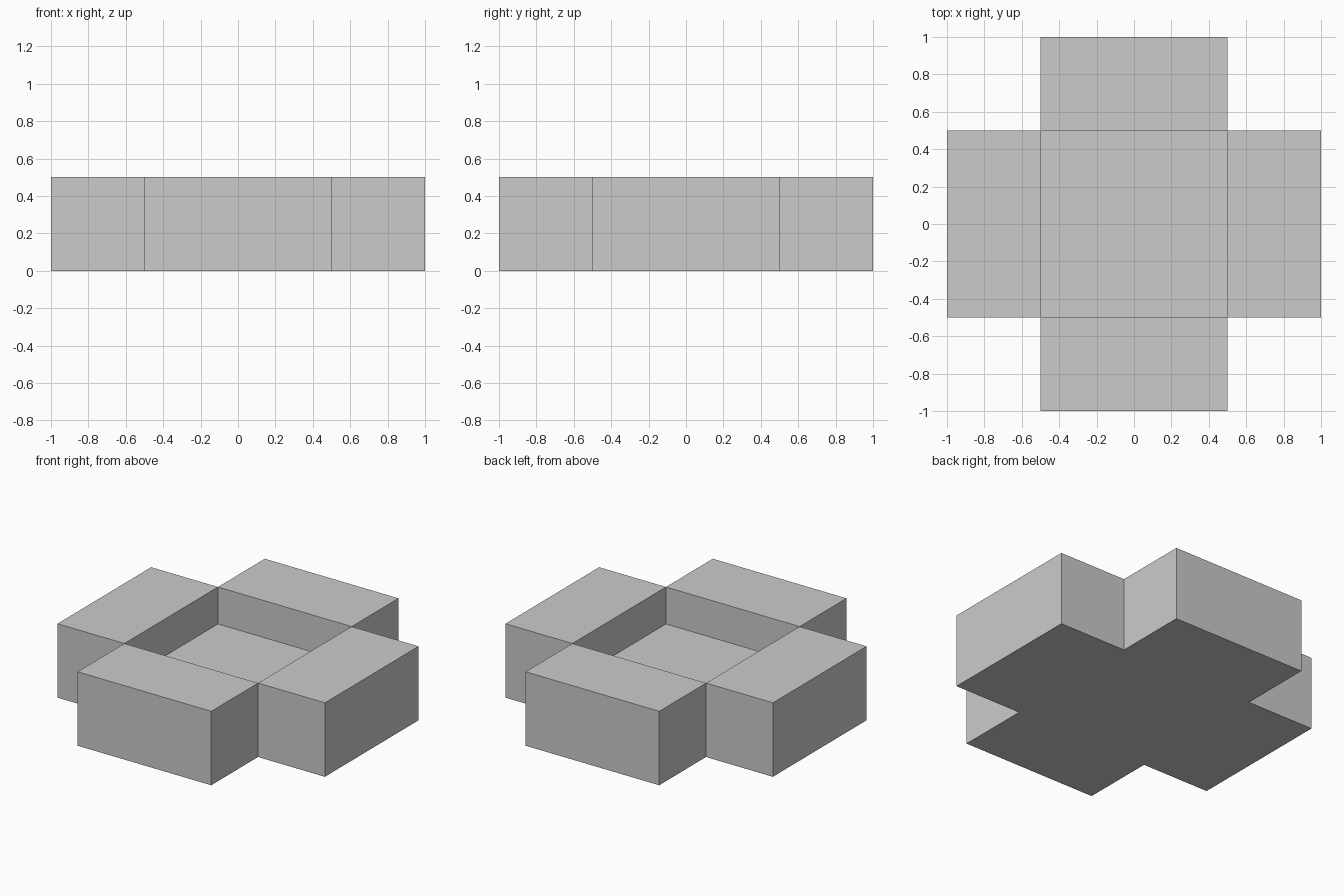
import bpy
import bmesh
from mathutils import Vector

if "Cube" in bpy.data.objects:
    bpy.data.objects.remove(bpy.data.objects["Cube"])

# Cells of the cross: (x0, x1, y0, y1, height); the centre is a half-depth recess
H, FLOOR = 0.5, 0.25
ARMS = [(1, 0), (0, 1), (-1, 0), (0, -1)]

bm = bmesh.new()


def face(points):
    bm.faces.new([bm.verts.new(p) for p in points])


def rect(cx, cy, hx, hy, z, up):
    pts = [(cx - hx, cy - hy, z), (cx + hx, cy - hy, z),
           (cx + hx, cy + hy, z), (cx - hx, cy + hy, z)]
    face(pts if up else pts[::-1])


def wall(centre, normal, dist, half_width, z0, z1):
    n = Vector((*normal, 0))
    t = Vector((-n.y, n.x, 0)) * half_width
    c = Vector((*centre, 0)) + n * dist
    up = Vector((0, 0, 1))
    face([c - t + up * z0, c + t + up * z0, c + t + up * z1, c - t + up * z1])


# Recess floor and underside of the centre
rect(0, 0, 0.5, 0.5, FLOOR, True)
rect(0, 0, 0.5, 0.5, 0, False)

# Four arms around the recess
for dx, dy in ARMS:
    c = (dx * 0.75, dy * 0.75)
    hx, hy = (0.25, 0.5) if dx else (0.5, 0.25)
    rect(*c, hx, hy, H, True)
    rect(*c, hx, hy, 0, False)
    wall(c, (dx, dy), 0.25, 0.5, 0, H)           # outer end
    wall(c, (-dx, -dy), 0.25, 0.5, FLOOR, H)     # recess wall
    for s in (-1, 1):                            # flanks, split at floor level
        for z0, z1 in ((0, FLOOR), (FLOOR, H)):
            wall(c, (-dy * s, dx * s), 0.5, 0.25, z0, z1)

bmesh.ops.remove_doubles(bm, verts=bm.verts, dist=1e-5)
mesh = bpy.data.meshes.new("cross_tray")
bm.to_mesh(mesh)
bm.free()
bpy.context.collection.objects.link(bpy.data.objects.new("cross_tray", mesh))
